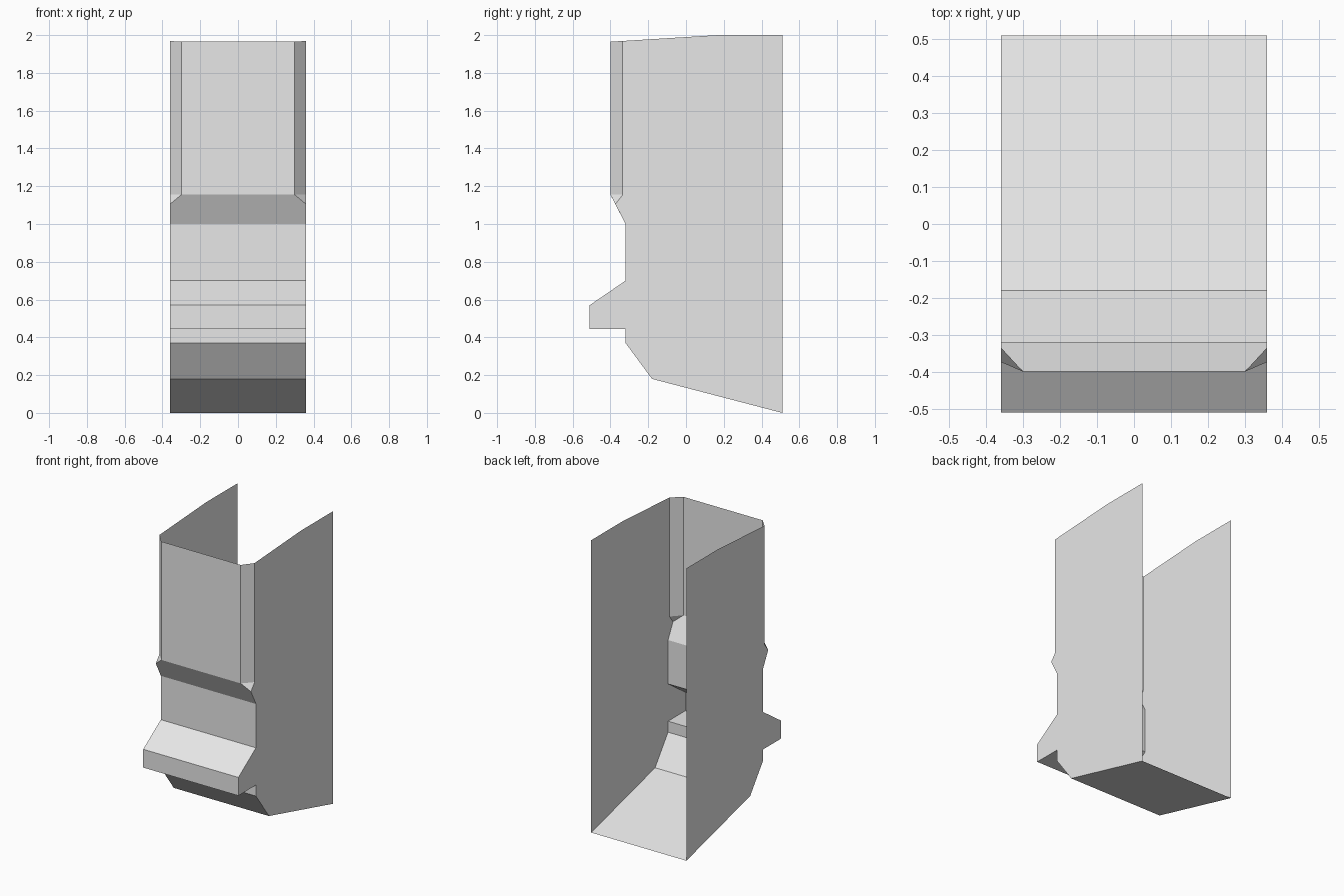
import bpy
import bmesh

cube = bpy.data.objects.get("Cube")
if cube:
    bpy.data.objects.remove(cube, do_unlink=True)

grey = bpy.data.materials.new("light_grey")
grey.use_nodes = True
grey.diffuse_color = (0.8, 0.8, 0.8, 1)
grey.node_tree.nodes["Principled BSDF"].inputs["Base Color"].default_value = grey.diffuse_color

W, INNER = 0.36, 0.30          # half width, half width inside the corner cuts
FRONT, CUT = -0.40, -0.335     # upper front plane, rear edge of the corner cuts
SHOULDER, TOP = 1.155, 1.965
NOTCH = (-0.374, 1.105)        # lowest point of each corner cut (y, z)

# Side outline (y, z): floor, lower front, ledge, middle front
lower = [(0.51, 0.0), (-0.18, 0.18), (-0.32, 0.37), (-0.32, 0.445),
         (-0.51, 0.445), (-0.51, 0.57), (-0.32, 0.70), (-0.32, 1.0)]
side = lower + [NOTCH, (CUT, SHOULDER), (CUT, TOP + 0.004), (0.17, 2.0), (0.51, 2.0)]


def make_object(name, faces):
    """Open sheet object from a list of faces given as point loops."""
    bm = bmesh.new()
    for loop in faces:
        bm.faces.new([bm.verts.new(p) for p in loop])
    bmesh.ops.remove_doubles(bm, verts=bm.verts[:], dist=0.0005)
    mesh = bpy.data.meshes.new(name)
    bm.to_mesh(mesh)
    bm.free()
    mesh.materials.append(grey)
    obj = bpy.data.objects.new(name, mesh)
    bpy.context.collection.objects.link(obj)


def mirrored(loop):
    return [(-x, y, z) for x, y, z in reversed(loop)]


# Folded front and floor sheet
front = [[(-W, *a), (W, *a), (W, *b), (-W, *b)] for a, b in zip(lower, lower[1:])]
# Sloping shoulder with clipped corners
front.append([(-W, *lower[-1]), (W, *lower[-1]), (W, *NOTCH), (INNER, FRONT, SHOULDER),
              (-INNER, FRONT, SHOULDER), (-W, *NOTCH)])
# Upper front plate
front.append([(-INNER, FRONT, SHOULDER), (INNER, FRONT, SHOULDER),
              (INNER, FRONT, TOP), (-INNER, FRONT, TOP)])
make_object("front_panel", front)

# Angled corner strips with their small lower facets
corner = [
    [(INNER, FRONT, SHOULDER), (W, CUT, SHOULDER), (W, CUT, TOP + 0.004), (INNER, FRONT, TOP)],
    [(INNER, FRONT, SHOULDER), (W, *NOTCH), (W, CUT, SHOULDER)],
]
make_object("left_corner", corner)
make_object("right_corner", [mirrored(f) for f in corner])

# Flat side panels; back and top stay open
panel = [(W, y, z) for y, z in reversed(side)]
make_object("left_side_panel", [panel])
make_object("right_side_panel", [mirrored(panel)])
